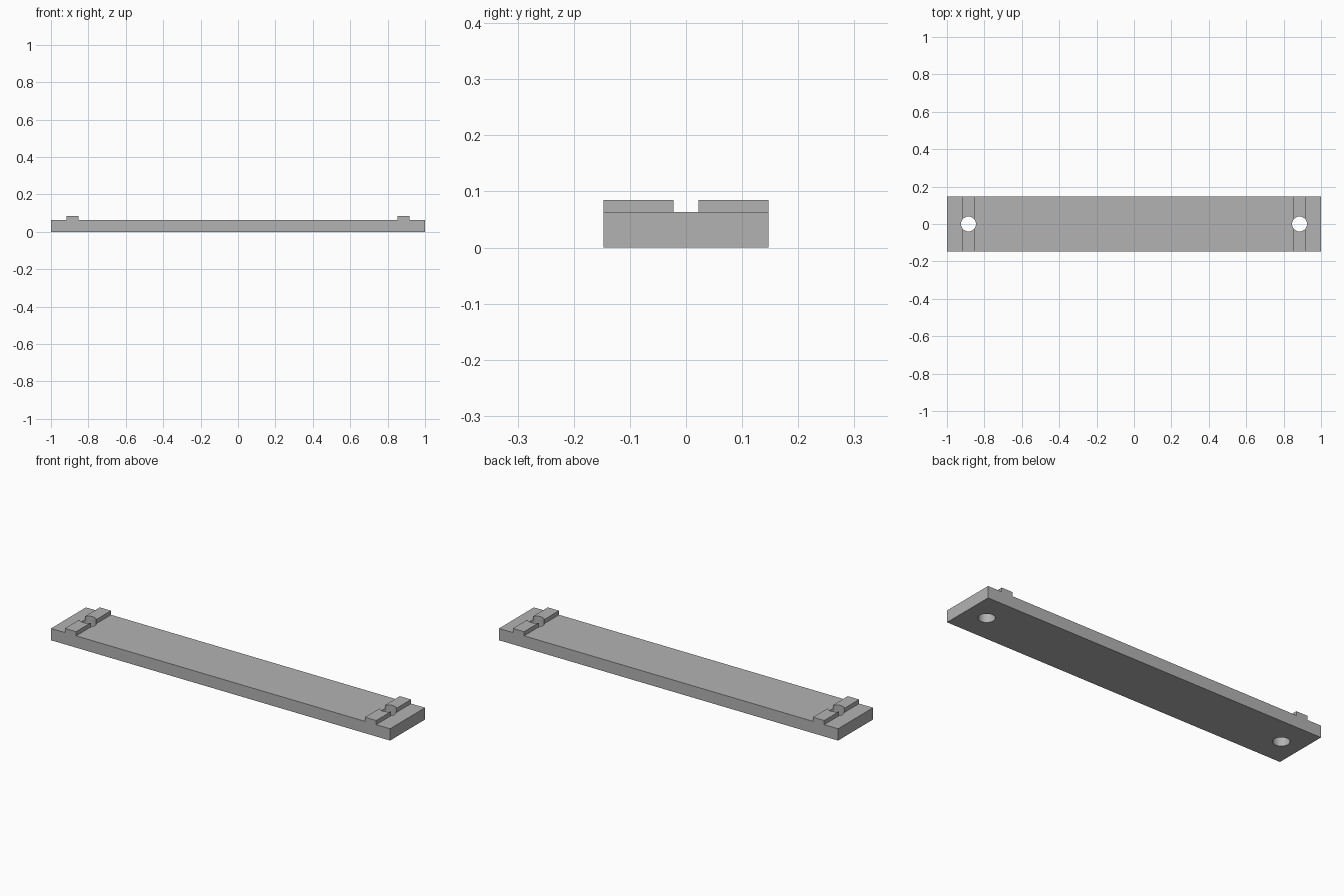
import bpy
import bmesh
import math

default_cube = bpy.data.objects.get("Cube")
if default_cube:
    bpy.data.objects.remove(default_cube, do_unlink=True)

HALF_WIDTH = 0.147
PLATE_TOP, RIDGE_TOP = 0.063, 0.085
RIDGE_IN, RIDGE_OUT = 0.852, 0.918
HOLE_X, HOLE_RADIUS = 0.885, 0.04

grey = bpy.data.materials.new("plain grey")
grey.use_nodes = True
colour = (0.45, 0.45, 0.45, 1)
grey.diffuse_color = colour
grey.node_tree.nodes["Principled BSDF"].inputs["Base Color"].default_value = colour

# Plate with a raised ridge near each end, extruded from its side profile
right_half = [(1, 0), (1, PLATE_TOP), (RIDGE_OUT, PLATE_TOP), (RIDGE_OUT, RIDGE_TOP),
              (RIDGE_IN, RIDGE_TOP), (RIDGE_IN, PLATE_TOP)]
profile = right_half + [(-x, z) for x, z in reversed(right_half)]

bm = bmesh.new()
face = bm.faces.new([bm.verts.new((x, -HALF_WIDTH, z)) for x, z in profile])
extruded = bmesh.ops.extrude_face_region(bm, geom=[face])["geom"]
bmesh.ops.translate(bm, vec=(0, 2 * HALF_WIDTH, 0),
                    verts=[v for v in extruded if isinstance(v, bmesh.types.BMVert)])
bmesh.ops.recalc_face_normals(bm, faces=bm.faces)
mesh = bpy.data.meshes.new("mounting_plate")
bm.to_mesh(mesh)
bm.free()
mesh.materials.append(grey)
plate = bpy.data.objects.new("mounting_plate", mesh)
bpy.context.collection.objects.link(plate)

# Bolt holes through the plate and the ridges
cutters = []
for side, x in (("left", HOLE_X), ("right", -HOLE_X)):
    bpy.ops.mesh.primitive_cylinder_add(vertices=48, radius=HOLE_RADIUS, depth=0.4,
                                        location=(x, 0, 0.05))
    cutter = bpy.context.object
    cutter.name = side + "_hole_cutter"
    cutter.data.materials.append(grey)
    cutter.hide_render = True
    cutters.append(cutter)
    hole = plate.modifiers.new(side + "_hole", "BOOLEAN")
    hole.operation = "DIFFERENCE"
    hole.solver = "EXACT"
    hole.object = cutter

# Apply the cuts, then smooth only the hole walls
bpy.ops.object.select_all(action="DESELECT")
plate.select_set(True)
bpy.context.view_layer.objects.active = plate
for modifier in list(plate.modifiers):
    bpy.ops.object.modifier_apply(modifier=modifier.name)
for cutter in cutters:
    bpy.data.objects.remove(cutter, do_unlink=True)
bpy.ops.object.shade_smooth_by_angle(angle=math.radians(30))
